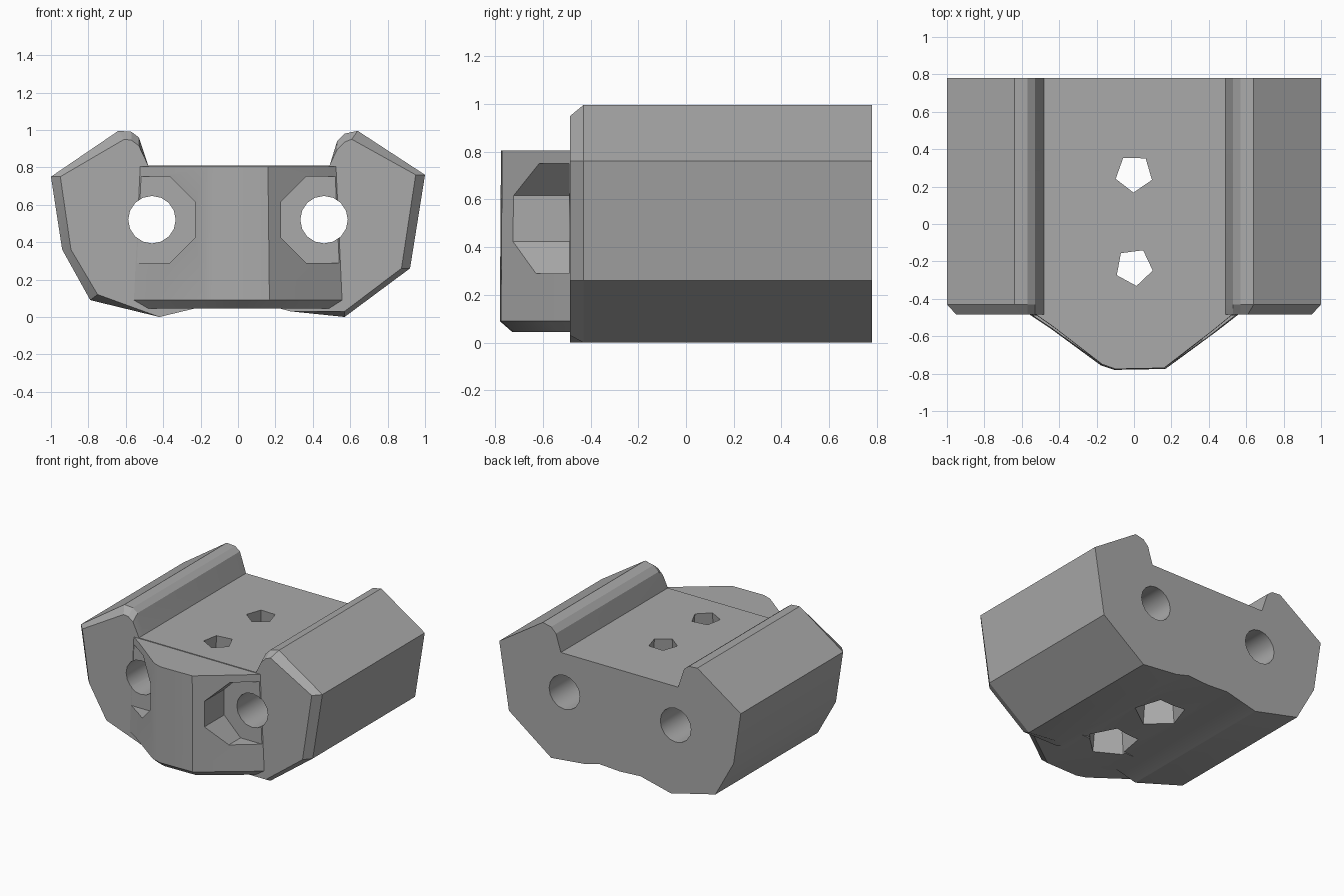
import bpy, bmesh, math
from mathutils import Matrix

cube = bpy.data.objects.get("Cube")
if cube:
    bpy.data.objects.remove(cube, do_unlink=True)

grey = bpy.data.materials.new("plain grey")
grey.use_nodes = True
colour = (0.4, 0.4, 0.4, 1)
grey.diffuse_color = colour
grey.node_tree.nodes["Principled BSDF"].inputs["Base Color"].default_value = colour


def finish(name, bm):
    bmesh.ops.recalc_face_normals(bm, faces=bm.faces)
    mesh = bpy.data.meshes.new(name)
    bm.to_mesh(mesh)
    bm.free()
    mesh.materials.append(grey)
    ob = bpy.data.objects.new(name, mesh)
    bpy.context.collection.objects.link(ob)
    return ob


def loft(name, sections):
    """Join matching rings of points into a closed solid."""
    bm = bmesh.new()
    rings = [[bm.verts.new(p) for p in s] for s in sections]
    for a, b in zip(rings, rings[1:]):
        for i in range(len(a)):
            j = (i + 1) % len(a)
            bm.faces.new((a[i], a[j], b[j], b[i]))
    bm.faces.new(rings[0])
    bm.faces.new(rings[-1])
    return finish(name, bm)


def bore(name, centre, r1, r2, depth, sides, turn=0.0, along_y=True):
    bm = bmesh.new()
    bmesh.ops.create_cone(bm, cap_ends=True, segments=sides, radius1=r1, radius2=r2, depth=depth)
    m = Matrix.Rotation(turn, 4, 'Z')
    if along_y:
        m = Matrix.Rotation(math.pi / 2, 4, 'X') @ m
    bmesh.ops.transform(bm, matrix=Matrix.Translation(centre) @ m, verts=bm.verts)
    ob = finish(name, bm)
    ob.hide_render = True
    return ob


def combine(target, other, operation):
    bpy.context.view_layer.objects.active = target
    mod = target.modifiers.new(operation, 'BOOLEAN')
    mod.operation = operation
    mod.solver = 'EXACT'
    mod.object = other
    bpy.ops.object.modifier_apply(modifier=mod.name)
    bpy.data.objects.remove(other, do_unlink=True)


# Body: an extruded profile with two rails, softened at its front edge
profile = [(-0.48, 0.81), (-0.53, 0.96), (-0.57, 0.99), (-0.64, 0.995), (-1, 0.75),
           (-0.94, 0.36), (-0.79, 0.09), (-0.42, 0), (-0.17, 0.06), (0, 0.05),
           (0.17, 0.06), (0.28, 0.03), (0.57, 0), (0.92, 0.26), (1, 0.76),
           (0.64, 0.995), (0.57, 0.98), (0.53, 0.94), (0.49, 0.81)]


def softened(x, z):
    if abs(x) > 0.6:
        x *= 0.95
    if z > 0.9:
        z -= 0.045
    elif z < 0.2 and abs(x) > 0.5:
        z += 0.03
    return x, z


front = [softened(x, z) for x, z in profile]
body = loft("clamp_body", [
    [(x, 0.78, z) for x, z in profile],
    [(x, -0.43, z) for x, z in profile],
    [(x, -0.485, z) for x, z in front]])

# Nose: a tapered block in front, with a softened lower edge
plan = [(-0.46, -0.3), (-0.53, -0.48), (-0.43, -0.55), (-0.17, -0.75), (-0.1, -0.775),
        (0.16, -0.77), (0.42, -0.57), (0.53, -0.48), (0.46, -0.3)]
nose = loft("nose", [
    [(x, y, 0.805) for x, y in plan],
    [(x * 1.05, y - 0.005, 0.09) for x, y in plan],
    [(x, y * 0.94, 0.045) for x, y in plan]])
combine(body, nose, 'UNION')

# Round pockets in the nose and long bores through the body
for side in (-1, 1):
    x = 0.46 * side
    pocket = bore("pocket", (x, -0.74, 0.52), 0.25, 0.25, 0.5, 8, math.pi / 8)
    combine(body, pocket, 'DIFFERENCE')
    hole = bore("long_hole", (x, 0, 0.52), 0.127, 0.127, 2.4, 16)
    combine(body, hole, 'DIFFERENCE')

# Flared five-sided holes from top to bottom
for y, turn in ((0.27, 0.6), (-0.23, -0.5)):
    hole = bore("upright_hole", (0, y, 0.43), 0.18, 0.1, 0.8, 5, turn, False)
    combine(body, hole, 'DIFFERENCE')

bpy.ops.object.select_all(action='DESELECT')
body.select_set(True)
bpy.context.view_layer.objects.active = body
bpy.ops.object.shade_smooth_by_angle(angle=math.radians(25))
